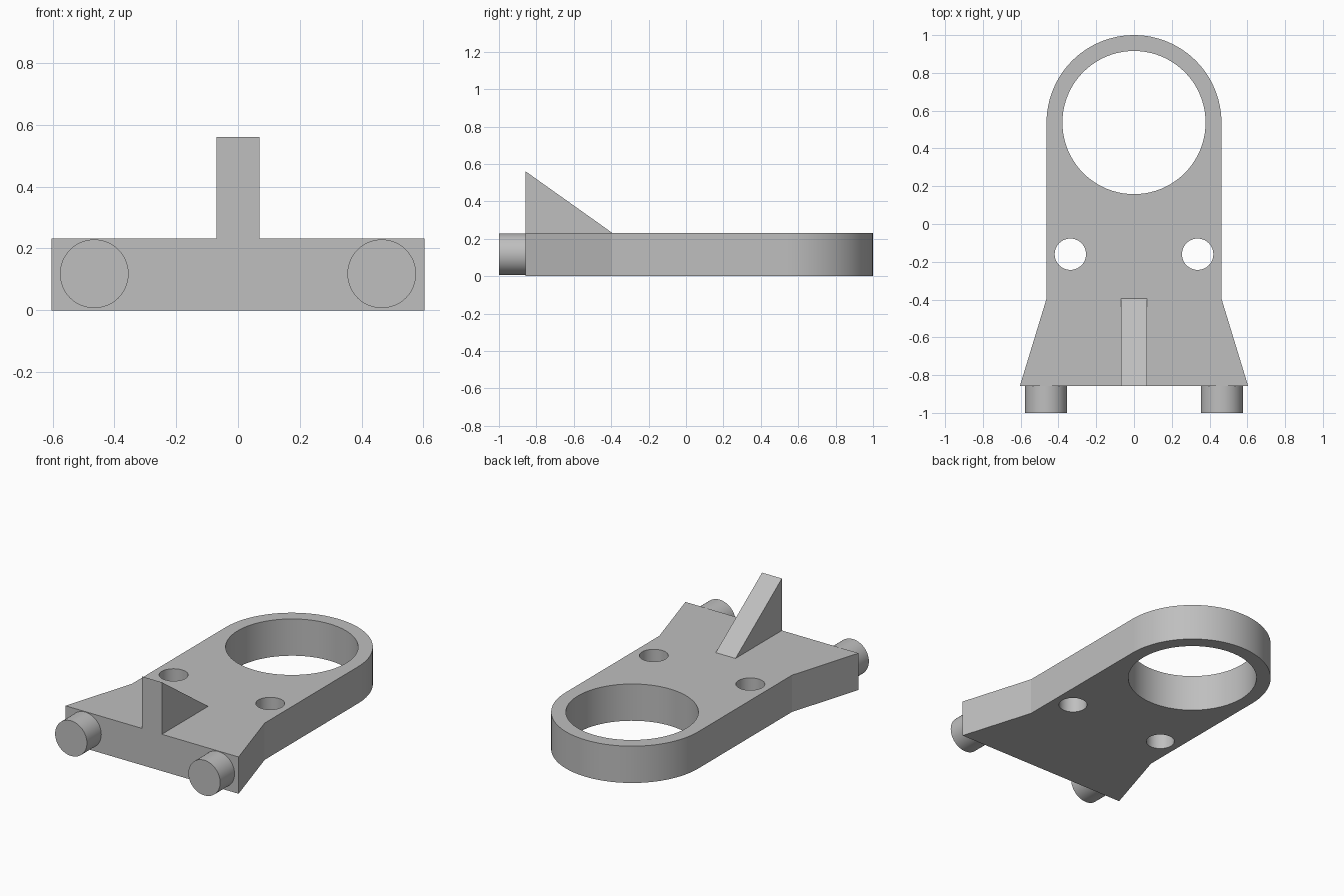
import bpy, bmesh
from math import sin, cos, pi
from mathutils import Vector

if "Cube" in bpy.data.objects:
    bpy.data.objects.remove(bpy.data.objects["Cube"])

THICK = 0.232        # plate thickness
FRONT = -0.857       # front face of the plate
RING_Y = 0.537       # centre of the rounded end
HALF = 0.463         # half width of the plate

grey = bpy.data.materials.new("plain grey")
grey.use_nodes = True
colour = (0.52, 0.52, 0.52, 1)
grey.diffuse_color = colour
grey.node_tree.nodes["Principled BSDF"].inputs["Base Color"].default_value = colour


def arc(cx, cy, r, start, end, steps):
    angles = [start + (end - start) * i / steps for i in range(steps + 1)]
    return [(cx + r * cos(a), cy + r * sin(a)) for a in angles]


def circle(cx, cy, r, steps):
    return arc(cx, cy, r, 0, 2 * pi, steps)[:-1]


def extrude_loops(name, loops, place, direction):
    """Fill an outline with optional holes and extrude it into a solid."""
    bm = bmesh.new()
    for loop in loops:
        verts = [bm.verts.new(place(a, b)) for a, b in loop]
        for v, w in zip(verts, verts[1:] + verts[:1]):
            bm.edges.new((v, w))
    bmesh.ops.triangle_fill(bm, edges=bm.edges[:], use_beauty=True)
    new = bmesh.ops.extrude_face_region(bm, geom=bm.faces[:], use_keep_orig=True)
    moved = [g for g in new["geom"] if isinstance(g, bmesh.types.BMVert)]
    bmesh.ops.translate(bm, verts=moved, vec=Vector(direction))
    bmesh.ops.recalc_face_normals(bm, faces=bm.faces[:])
    mesh = bpy.data.meshes.new(name)
    bm.to_mesh(mesh)
    bm.free()
    mesh.materials.append(grey)
    obj = bpy.data.objects.new(name, mesh)
    bpy.context.collection.objects.link(obj)
    bpy.ops.object.select_all(action="DESELECT")
    obj.select_set(True)
    bpy.context.view_layer.objects.active = obj
    bpy.ops.object.shade_smooth_by_angle(angle=pi / 18)
    return obj


# Flared base plate with a rounded end, a ring opening and two bolt holes
outline = [(-HALF, -0.395), (-0.604, FRONT), (0.604, FRONT), (HALF, -0.395)]
outline += arc(0, RING_Y, HALF, 0, pi, 48)
holes = [circle(0, RING_Y, 0.379, 80)]
holes += [circle(side * 0.337, -0.16, 0.083, 40) for side in (-1, 1)]
extrude_loops("base_plate", [outline] + holes,
              lambda x, y: (x, y, 0), (0, 0, THICK))

# Triangular rib standing at the front edge
rib = [(FRONT, THICK), (-0.395, THICK), (FRONT, 0.56)]
extrude_loops("support_rib", [rib], lambda y, z: (-0.069, y, z), (0.138, 0, 0))

# Round pegs on the front face
for side, label in ((-1, "right"), (1, "left")):
    extrude_loops(label + "_peg", [circle(side * 0.465, 0.118, 0.111, 48)],
                  lambda x, z: (x, -1, z), (0, 1 + FRONT, 0))
